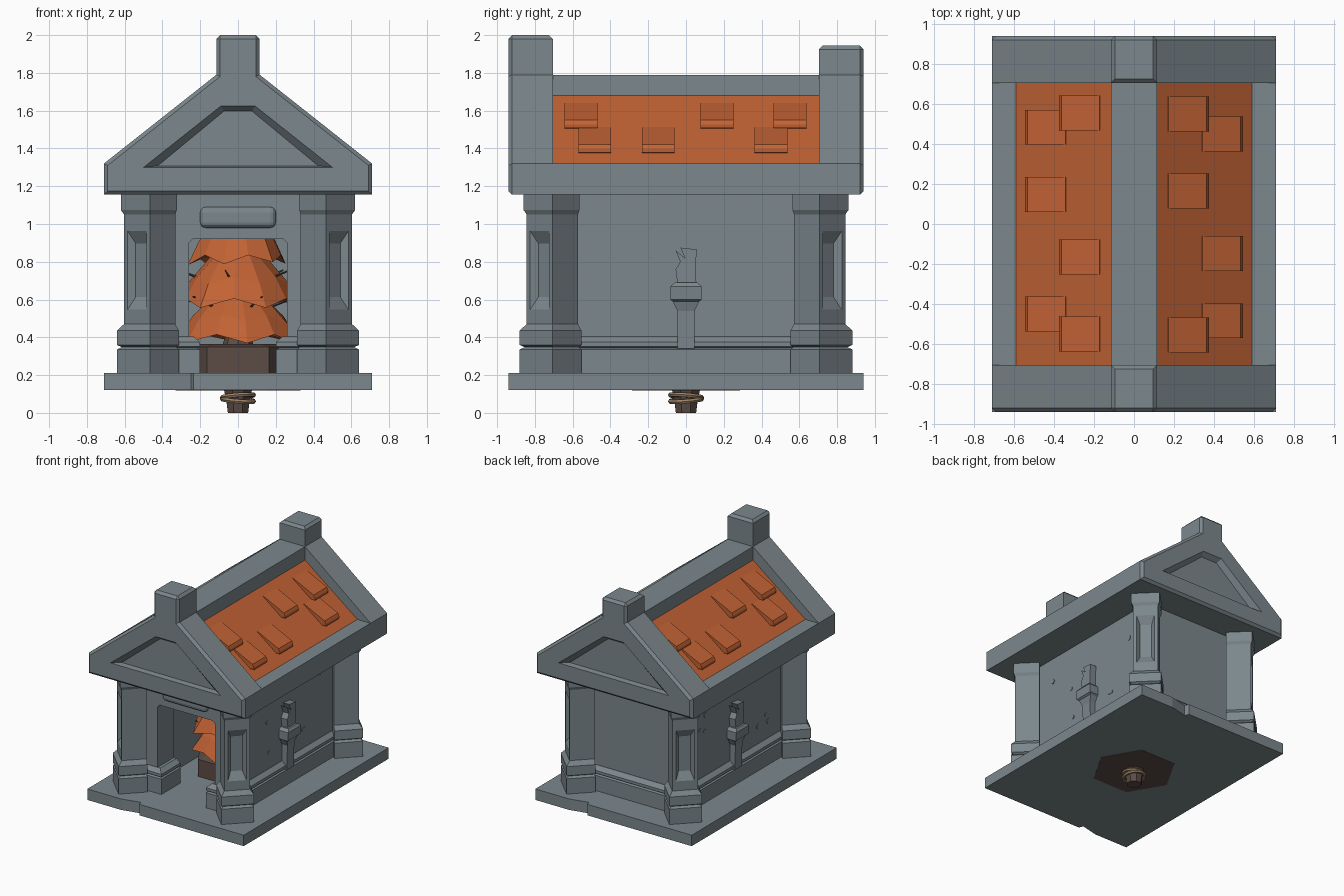
import bpy, bmesh, math, random
from mathutils import Matrix, Vector

cube = bpy.data.objects.get("Cube")
if cube:
    bpy.data.objects.remove(cube, do_unlink=True)
random.seed(4)


def material(name, rgb):
    m = bpy.data.materials.new(name)
    m.use_nodes = True
    col = (*rgb, 1)
    m.diffuse_color = col
    m.node_tree.nodes["Principled BSDF"].inputs["Base Color"].default_value = col
    return m


STONE = material("blue_grey_stone", (0.2, 0.243, 0.263))
ORANGE = material("burnt_orange", (0.54, 0.123, 0.034))
WOOD = material("dark_brown_wood", (0.107, 0.072, 0.06))
ROPE = material("tan_rope", (0.36, 0.235, 0.135))


def finish(name, bm, mat):
    bmesh.ops.recalc_face_normals(bm, faces=bm.faces)
    me = bpy.data.meshes.new(name)
    bm.to_mesh(me)
    bm.free()
    ob = bpy.data.objects.new(name, me)
    me.materials.append(mat)
    bpy.context.collection.objects.link(ob)
    return ob


def loft_bm(rings):
    """Closed solid skinned through rings that share a point count."""
    bm = bmesh.new()
    loops = [[bm.verts.new(p) for p in r] for r in rings]
    n = len(loops[0])
    for a, b in zip(loops, loops[1:]):
        for i in range(n):
            j = (i + 1) % n
            bm.faces.new((a[i], a[j], b[j], b[i]))
    bm.faces.new(loops[0][::-1])
    bm.faces.new(loops[-1])
    bmesh.ops.recalc_face_normals(bm, faces=bm.faces)
    return bm


def loft(name, rings, mat=STONE):
    return finish(name, loft_bm(rings), mat)


def along_y(outline, y0, y1):
    return [[(x, y, z) for x, z in outline] for y in (y0, y1)]


def rect(x0, x1, y0, y1, z):
    return [(x0, y0, z), (x1, y0, z), (x1, y1, z), (x0, y1, z)]


def box(name, x0, x1, y0, y1, z0, z1, mat=STONE):
    return loft(name, [rect(x0, x1, y0, y1, z) for z in (z0, z1)], mat)


def ring(r, z, n, turn=0.0):
    return [(r * math.cos(turn + math.tau * i / n), r * math.sin(turn + math.tau * i / n), z) for i in range(n)]


def mirrored(half):
    return half + [(-x, z) for x, z in reversed(half)]


SIDES = ((1, "left"), (-1, "right"))

# Floor slab with a chipped notch in the front and back edges
edge = [(-0.71, -0.94), (-0.4, -0.94), (-0.25, -0.905), (-0.235, -0.94), (0.71, -0.94)]
plan = edge + [(-x, -y) for x, y in edge]
loft("floor_slab", [[(x, y, z) for x, y in plan] for z in (0.12, 0.21)])

# Walls, with a chamfered doorway in the thick front one
WX, WY, INNER = 0.43, 0.67, 0.46
for s, side in SIDES:
    box(side + "_wall", *sorted((s * WX, s * 0.36)), -WY, WY, 0.2, 1.17)
box("back_wall", -WX, WX, 0.58, WY, 0.2, 1.17)
arch = mirrored([(WX, 1.17), (WX, 0.2), (0.26, 0.2), (0.26, 0.9), (0.24, 0.92)])
loft("front_wall", along_y(arch, -WY, -INNER))
plaque = box("door_plaque", -0.2, 0.2, -WY - 0.035, -WY + 0.05, 0.98, 1.09)
soften = plaque.modifiers.new("bevel", 'BEVEL')
soften.width, soften.segments = 0.028, 3

# Base mouldings: (height, outward offset)
MOULD = ((0.2, 0.035), (0.335, 0.035), (0.343, 0.02), (0.352, 0.035), (0.375, 0.035), (0.405, 0.002))
for s, side in SIDES:
    loft(side + "_wall_moulding",
         [rect(*sorted((s * 0.37, s * (WX + o))), -0.6, 0.6, z) for z, o in MOULD])
    loft(side + "_door_moulding",
         [rect(*sorted((s * (0.237 - o), s * 0.4)), -WY - o, -INNER, z) for z, o in MOULD])
loft("back_wall_moulding", [rect(-0.4, 0.4, 0.6, WY + o, z) for z, o in MOULD])

# Diagonal corner columns with stepped bases, flared tops and sunk panels
COLUMN = ((0.2, 0.027), (0.335, 0.027), (0.348, 0.008), (0.36, 0.027), (0.435, 0.027),
          (0.47, 0), (0.52, 0), (0.99, 0), (1.05, 0), (1.075, 0.012), (1.17, 0.012))


def column_ring(z, off, sx, sy):
    half = 0.097 + off
    out = Vector((1, 1)).normalized()
    side = Vector((1, -1)).normalized()
    mid = Vector((0.535, 0.775))
    pts = [mid + out * off + side * half, mid + out * off - side * half,
           mid - out * 0.19 - side * half, mid - out * 0.19 + side * half]
    return [(sx * p.x, sy * p.y, z) for p in pts]


for sy, end in ((-1, "front"), (1, "back")):
    for sx, side in SIDES:
        bm = loft_bm([column_ring(z, o, sx, sy) for z, o in COLUMN])
        facing = Vector((sx, sy, 0)).normalized()
        panel = [f for f in bm.faces if f.normal.dot(facing) > 0.9
                 and abs(f.calc_center_median().z - 0.755) < 0.01]
        bmesh.ops.inset_individual(bm, faces=panel, thickness=0.038)
        bmesh.ops.inset_individual(bm, faces=panel, thickness=0.036, depth=-0.035)
        for v in panel[0].verts:
            v.co.z += 0.04 if v.co.z < 0.755 else -0.04
        finish(f"{end}_{side}_column", bm, STONE)

# Gable blocks with a finial post and a sunk pediment
sunk = [mirrored(h) for h in ([(0.54, 1.294), (0.095, 1.645)], [(0.5, 1.3), (0.09, 1.625)],
                              [(0.425, 1.308), (0.075, 1.597)])]
for s, top, end in ((-1, 2.0, "front"), (1, 1.945, "back")):
    shape = mirrored([(0.71, 1.155), (0.71, 1.32), (0.115, 1.79), (0.115, top)])
    bm = loft_bm(along_y(shape, s * 0.705, s * 0.94))
    worn = [e for e in bm.edges if all(abs(v.co.y) > 0.9 for v in e.verts)
            or all(v.co.z > 1.9 for v in e.verts)]
    bmesh.ops.bevel(bm, geom=worn, offset=0.02, segments=1, affect='EDGES', clamp_overlap=True)
    gable = finish(end + "_gable", bm, STONE)
    cutter = loft("pediment_cutter", [[(x, s * y, z) for x, z in o]
                                      for o, y in zip(sunk, (0.965, 0.94, 0.9))])
    cutter.hide_render = True
    cut = gable.modifiers.new("pediment", 'BOOLEAN')
    cut.operation, cut.object, cut.solver = 'DIFFERENCE', cutter, 'EXACT'
    bpy.context.view_layer.objects.active = gable
    bpy.ops.object.modifier_apply(modifier=cut.name)
    bpy.data.objects.remove(cutter, do_unlink=True)

# Roof: ceiling, eaves, ridge and tiled slopes
box("ceiling", -0.62, 0.62, -0.72, 0.72, 1.158, 1.2)
box("ridge_beam", -0.115, 0.115, -0.72, 0.72, 1.6, 1.79)
for s, side in SIDES:
    box(side + "_eave_beam", *sorted((s * 0.59, s * 0.709)), -0.71, 0.71, 1.155, 1.32)
EAVE, RIDGE = Vector((0.59, 1.32)), Vector((0.115, 1.68))
loft("roof_slopes", along_y(mirrored([(0.59, 1.19), tuple(EAVE), tuple(RIDGE)]), -0.715, 0.715), ORANGE)

# Raised wedge tiles, repeated by a half turn on the other slope
down = (EAVE - RIDGE).normalized()
normal = Vector((-down.y, down.x))
rows = ((0.345, (-0.555, 0.165, 0.55)), (0.515, (-0.483, -0.147, 0.45)))
for s, side in SIDES:
    for low_x, places in rows:
        foot = RIDGE + down * ((low_x - RIDGE.x) / down.x)
        head = foot - down * 0.22
        wedge = [head - normal * 0.01, foot - normal * 0.01, foot + normal * 0.012,
                 foot + normal * 0.018 + down * 0.02, foot + normal * 0.034 + down * 0.01,
                 foot + normal * 0.046 - down * 0.014, head + normal * 0.004]
        for y in places:
            loft(side + "_roof_tile", [[(s * p.x, s * (y + d), p.y) for p in wedge]
                                       for d in (-0.087, 0.087)], ORANGE)

# Carved wall torches and small stone chips
flame = [(-0.045, 0.68), (0.055, 0.68), (0.05, 0.78), (0.058, 0.865), (-0.03, 0.875),
         (-0.005, 0.82), (-0.055, 0.86), (-0.03, 0.8), (-0.055, 0.76)]
for s, side in SIDES:
    def torch_ring(z, w, x1):
        return [(s * x, s * y, z) for x, y, _ in rect(0.41, x1, -w, w, z)]
    loft(side + "_torch", [torch_ring(*r) for r in (
        (0.34, 0.045, 0.475), (0.54, 0.045, 0.48), (0.59, 0.07, 0.495), (0.6, 0.083, 0.51),
        (0.67, 0.083, 0.515), (0.69, 0.06, 0.5))])
    loft(side + "_torch_flame", [[(s * x, s * y, z) for y, z in flame] for x in (0.425, 0.485)])
    for i in range(6):
        y = (-1) ** i * random.uniform(0.17, 0.48)
        z, r = random.uniform(0.5, 1.05), random.uniform(0.014, 0.024)
        loft(side + "_wall_chip", [[(s * x, s * (y + a * r), z + b * r) for a, b, _ in ring(1, 0, 5, i)]
                                   for x in (0.42, 0.435)])

# Tree: planter block, root stub with rope, trunk
loft("planter", [ring(r, z, 6) for r, z in ((0.33, 0.118), (0.33, 0.35), (0.25, 0.365))], WOOD)
loft("root_stub", [ring(r, z, 8, 0.4) for r, z in ((0.058, 0), (0.066, 0.06), (0.082, 0.13))], WOOD)
loft("trunk", [ring(r, z, 8) for r, z in ((0.09, 0.34), (0.05, 0.45), (0.03, 1.0))], WOOD)
for z, tilt in ((0.068, 0.08), (0.088, -0.08)):
    bpy.ops.mesh.primitive_torus_add(major_segments=20, minor_segments=6, major_radius=0.083,
                                     minor_radius=0.013, location=(0, 0, z), rotation=(tilt, tilt, 0))
    coil = bpy.context.object
    coil.name = "rope_coil"
    coil.data.materials.append(ROPE)
    bpy.ops.object.shade_smooth_by_angle()

# Ragged foliage tiers, each a faceted skirt of broad drooping points
for k, (r, low, high) in enumerate(((0.35, 0.4, 0.68), (0.35, 0.59, 0.9), (0.27, 0.82, 1.12))):
    n = 12
    jag = [(random.uniform(0.94, 1.02) if i % 2 else 0.88,
            random.uniform(-0.04, -0.01) if i % 2 else 0.015) for i in range(n)]

    def skirt(scale, base, droop):
        return [(x * r * scale * j, y * r * scale * j, base + d * droop)
                for (x, y, _), (j, d) in zip(ring(1, 0, n, k * 0.3 + 0.15), jag)]
    tall = high - low
    loft("foliage_tier", [skirt(0.3, low + 0.05, 0), skirt(1, low, 1), skirt(0.78, low + tall * 0.38, 0.7),
                          skirt(0.4, low + tall * 0.8, 0), skirt(0.05, high, 0)], ORANGE)

# Bare twigs poking out between the tiers
for i in range(10):
    turn = Matrix.Rotation(math.tau * i / 10 + 0.1, 4, 'Z') @ Matrix.Translation((0, 0, 0.5 + 0.14 * (i % 2)))
    twig = loft("twig", [ring(r, z, 4) for r, z in ((0.014, 0), (0.004, 0.34))], WOOD)
    twig.matrix_world = turn @ Matrix.Rotation(math.radians(70), 4, 'Y')
